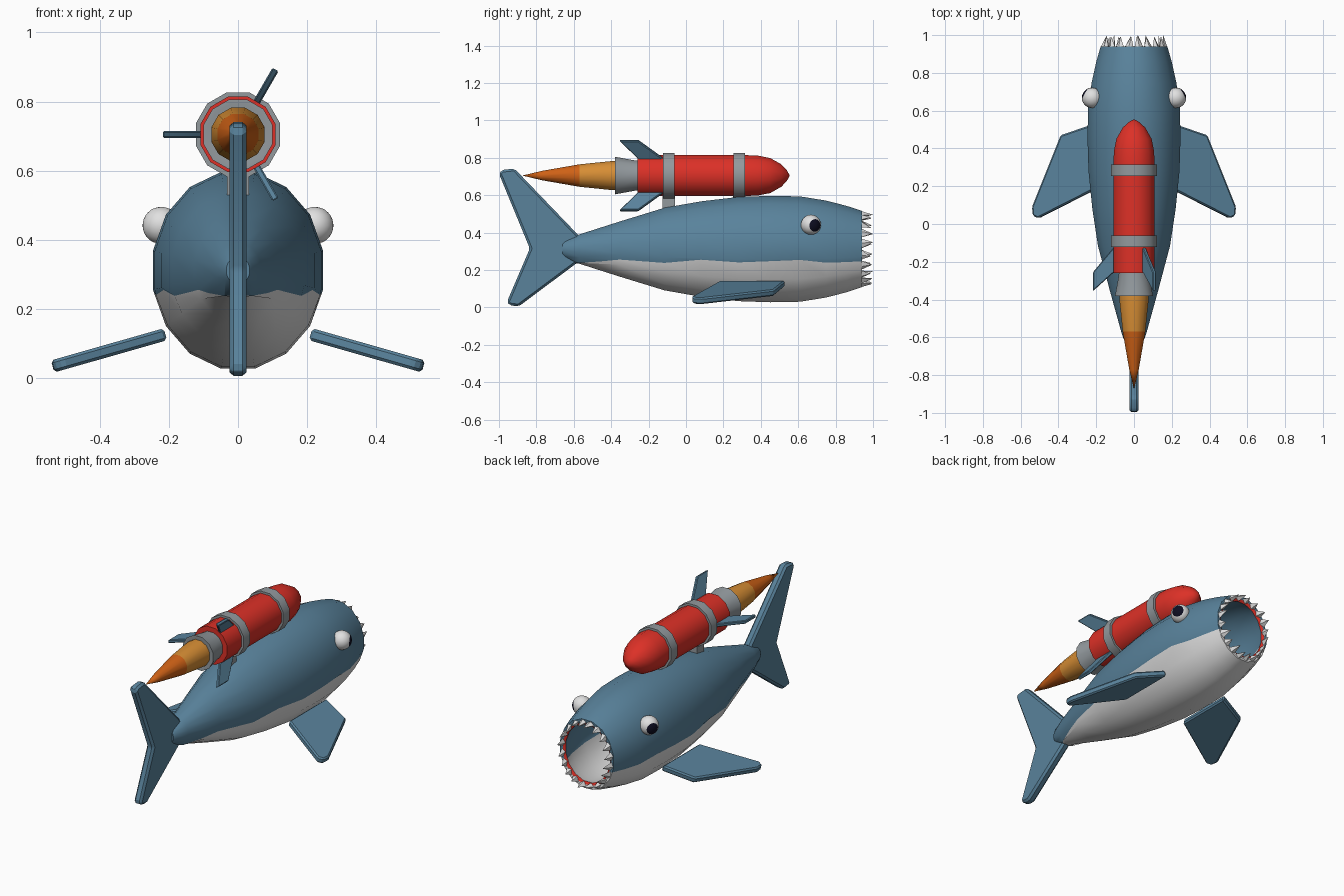
import bpy, bmesh, math, random
from mathutils import Vector, Matrix

if "Cube" in bpy.data.objects:
    bpy.data.objects.remove(bpy.data.objects["Cube"])

random.seed(4)


def mat(name, rgb):
    m = bpy.data.materials.new(name)
    m.diffuse_color = (*rgb, 1)
    m.use_nodes = True
    m.node_tree.nodes["Principled BSDF"].inputs["Base Color"].default_value = m.diffuse_color
    return m


BLUE = mat("slate blue", (0.10, 0.225, 0.33))
WHITE = mat("off white", (0.75, 0.75, 0.75))
RED = mat("rocket red", (0.72, 0.03, 0.02))
GREY = mat("metal grey", (0.29, 0.32, 0.34))
AMBER = mat("flame amber", (0.68, 0.27, 0.035))
ORANGE = mat("flame orange", (0.62, 0.12, 0.008))
BLACK = mat("pupil black", (0.004, 0.004, 0.015))


def finish(name, bm, mats, angle=40):
    bmesh.ops.recalc_face_normals(bm, faces=bm.faces)
    me = bpy.data.meshes.new(name)
    bm.to_mesh(me)
    bm.free()
    for m in mats:
        me.materials.append(m)
    me.shade_smooth()
    me.set_sharp_from_angle(angle=math.radians(angle))
    ob = bpy.data.objects.new(name, me)
    bpy.context.collection.objects.link(ob)
    return ob


def lathe(profile, n, z0, sx=1.0, phase=0.0, loop=False):
    """Spin (y, r) points around the y axis at height z0."""
    bm = bmesh.new()
    rings = []
    for y, r in profile:
        if r == 0:
            rings.append([bm.verts.new((0, y, z0))] * n)
            continue
        angs = [2 * math.pi * (i + phase) / n for i in range(n)]
        rings.append([bm.verts.new((sx * r * math.sin(a), y, z0 + r * math.cos(a)))
                      for a in angs])
    pairs = list(zip(rings, rings[1:]))
    if loop:
        pairs.append((rings[-1], rings[0]))
    for a, b in pairs:
        for i in range(n):
            j = (i + 1) % n
            quad = list(dict.fromkeys((a[i], a[j], b[j], b[i])))
            if len(quad) > 2:
                bm.faces.new(quad)
    return bm


def plate(name, pts, axis, thick, material, bevel, matrix=Matrix()):
    """Extruded outline with bevelled edges; axis is the thickness direction."""
    bm = bmesh.new()
    axis = Vector(axis)
    face = bm.faces.new([bm.verts.new(Vector(p) - axis * thick / 2) for p in pts])
    ext = bmesh.ops.extrude_face_region(bm, geom=[face])
    moved = [g for g in ext["geom"] if isinstance(g, bmesh.types.BMVert)]
    bmesh.ops.translate(bm, vec=axis * thick, verts=moved)
    bmesh.ops.recalc_face_normals(bm, faces=bm.faces)
    bmesh.ops.bevel(bm, geom=bm.edges[:], offset=bevel, segments=1, affect='EDGES')
    bm.transform(matrix)
    return finish(name, bm, [material], 25)


# Body: outer hull, mouth rim, gums and hollow throat
CZ, SX, LINE = 0.312, 0.865, 0.247
outer = [(-0.66, 0), (-0.66, 0.04), (-0.645, 0.05), (-0.57, 0.08), (-0.355, 0.15),
         (-0.115, 0.225), (0.08, 0.26), (0.28, 0.284), (0.45, 0.29), (0.61, 0.287),
         (0.75, 0.264), (0.86, 0.235), (0.94, 0.208)]
inner = [(0.94, 0.186), (0.93, 0.172), (0.85, 0.2), (0.7, 0.22), (0.5, 0.21),
         (0.3, 0.16), (0.3, 0)]
bm = lathe(outer + inner, 16, CZ, SX, 0.5)
bmesh.ops.bisect_plane(bm, geom=bm.verts[:] + bm.edges[:] + bm.faces[:],
                       plane_co=(0, 0, LINE), plane_no=(0, 0, 1))
for f in bm.faces:
    c = f.calc_center_median()
    r = math.hypot(c.x / SX, c.z - CZ)
    f.material_index = 1 if c.z < LINE and c.y > -0.62 else 0
    if 0.929 < c.y < 0.939 and r < 0.19:
        f.material_index = 2
# gentle waver along the belly line
for v in bm.verts:
    if abs(v.co.z - LINE) < 1e-4 and v.co.y < 0.9:
        v.co.z += 0.009 * math.sin(v.co.y * 14)
finish("body", bm, [BLUE, WHITE, RED])

# Teeth: one ring of pointed cones around the mouth
bm = bmesh.new()
N = 20
for i in range(N):
    a = 2 * math.pi * (i + 0.5) / N
    rad = Vector((SX * math.sin(a), 0, math.cos(a)))
    tang = Vector((SX * math.cos(a), 0, -math.sin(a)))
    base = rad * 0.19 + Vector((0, 0.937, CZ))
    h = 0.061 * random.uniform(0.8, 1) if i % 4 else 0.063
    tip = bm.verts.new(base + Vector((0, h, 0)) - rad * random.uniform(0, 0.025)
                       + tang * random.uniform(-0.012, 0.012))
    ring = [bm.verts.new(base + o) for o in
            (rad * 0.016, tang * 0.027, rad * -0.02, tang * -0.027)]
    for k in range(4):
        bm.faces.new((ring[k], ring[(k + 1) % 4], tip))
    bm.faces.new(ring[::-1])
finish("teeth", bm, [WHITE], 20)

# Eyes with the pupil facing forward and outward, and pectoral fins
for s, side in ((1, "right"), (-1, "left")):
    bm = bmesh.new()
    bmesh.ops.create_uvsphere(bm, u_segments=20, v_segments=14, radius=0.054)
    for f in bm.faces:
        f.material_index = 1 if f.calc_center_median().z > 0.043 else 0
    look = Vector((s * 0.87, 0.5, -0.08)).to_track_quat('Z', 'Y').to_matrix().to_4x4()
    bm.transform(Matrix.Translation((s * 0.222, 0.668, 0.442)) @ look)
    finish("eye_" + side, bm, [WHITE, BLACK])

    fin = [(0.21, 0.53), (0.385, 0.47), (0.537, 0.09), (0.533, 0.045),
           (0.505, 0.03), (0.21, 0.18)]
    drop = lambda x: 0.127 - (x - 0.21) * 0.285
    plate("pectoral_fin_" + side, [(s * x, y, drop(x)) for x, y in fin],
          Vector((s * 0.274, 0, 0.962)), 0.036, BLUE, 0.008)

# Tail fin
tail = [(-0.56, 0.37), (-0.917, 0.742), (-0.985, 0.735), (-1.0, 0.715), (-0.835, 0.315),
        (-0.957, 0.03), (-0.945, 0.012), (-0.895, 0.005), (-0.56, 0.255)]
plate("tail_fin", [(0, y, z) for y, z in tail], (1, 0, 0), 0.05, BLUE, 0.012)

# Rocket
RZ = 0.705


def rocket_part(name, profile, material, loop=False):
    return finish(name, lathe(profile, 12, RZ, phase=0.5, loop=loop), [material])


rocket_part("rocket_body", [(-0.26, 0), (-0.26, 0.113), (0.32, 0.113), (0.385, 0.11),
                            (0.45, 0.097), (0.51, 0.062), (0.54, 0.028), (0.555, 0)], RED)
rocket_part("rocket_nozzle", [(-0.25, 0), (-0.25, 0.083), (-0.275, 0.084), (-0.38, 0.104),
                              (-0.38, 0.09), (-0.36, 0)], GREY)
rocket_part("flame_inner", [(-0.36, 0), (-0.36, 0.079), (-0.4, 0.08), (-0.57, 0.062),
                            (-0.57, 0)], AMBER)
rocket_part("flame_tip", [(-0.57, 0), (-0.57, 0.062), (-0.77, 0.026), (-0.875, 0)], ORANGE)

# Straps and the mounts that hold the rocket on the back
for y, low, part in ((-0.092, 0.5, "rear"), (0.285, 0.56, "front")):
    rocket_part("strap_" + part, [(y - 0.03, 0.105), (y - 0.03, 0.126),
                                  (y + 0.03, 0.126), (y + 0.03, 0.105)], GREY, True)
    bm = bmesh.new()
    bmesh.ops.create_cube(bm, size=1)
    bm.transform(Matrix.Translation((0, y, (low + 0.6) / 2))
                 @ Matrix.Diagonal((0.064, 0.066, 0.6 - low, 1)))
    finish("mount_" + part, bm, [GREY])

# Three rocket fins
for deg in (30, 150, 270):
    m = Matrix.Translation((0, 0, RZ)) @ Matrix.Rotation(math.radians(deg), 4, 'Y')
    plate(f"rocket_fin_{deg}", [(0, -0.115, 0.1), (0, -0.255, 0.217),
                                (0, -0.355, 0.217), (0, -0.25, 0.1)],
          (1, 0, 0), 0.02, BLUE, 0.004, m)
